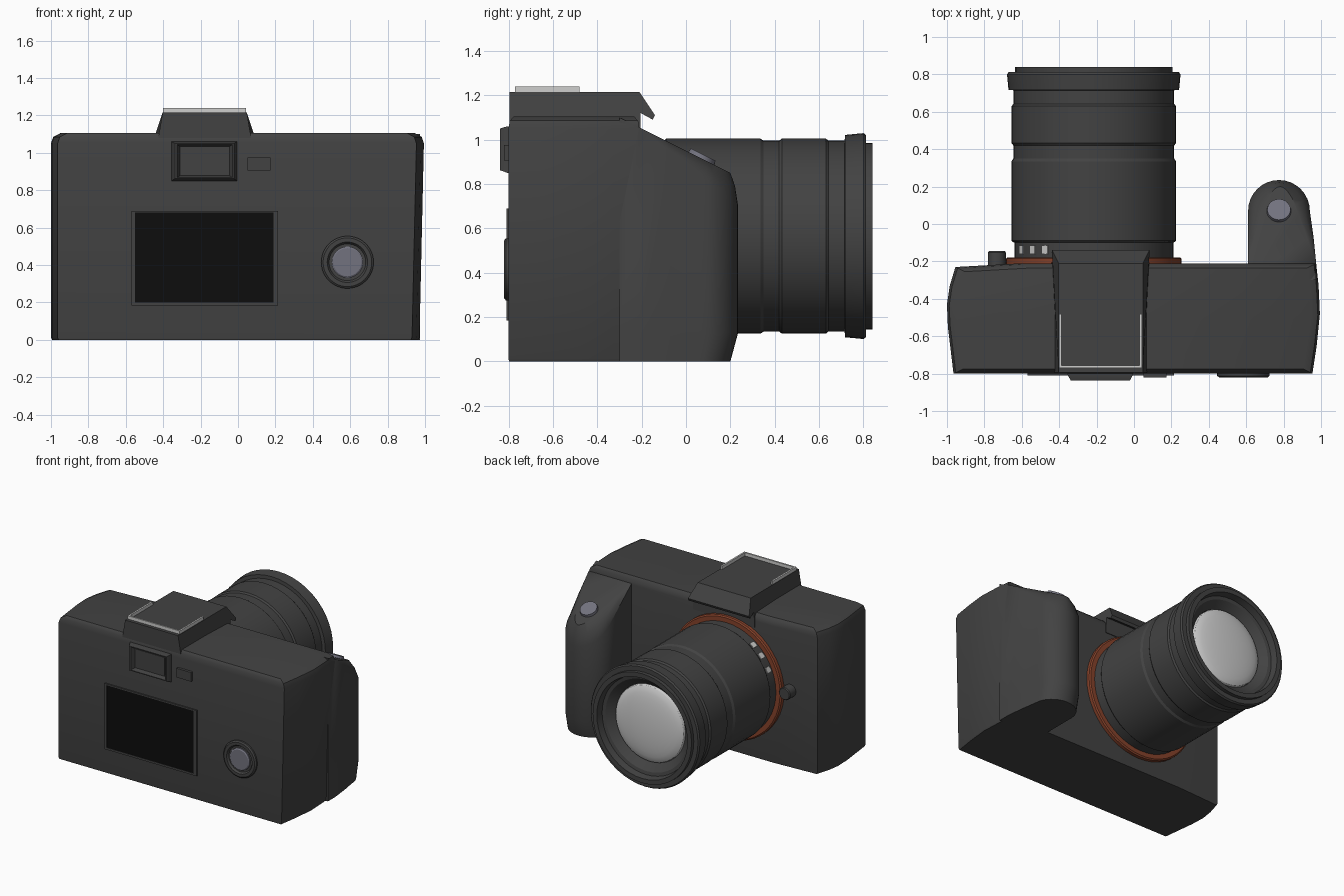
import bpy, bmesh, math
from mathutils import Matrix, Vector

if "Cube" in bpy.data.objects:
    bpy.data.objects.remove(bpy.data.objects["Cube"])


def material(name, rgb):
    m = bpy.data.materials.new(name)
    m.diffuse_color = (*rgb, 1)
    m.use_nodes = True
    m.node_tree.nodes["Principled BSDF"].inputs["Base Color"].default_value = m.diffuse_color
    return m


DARK = material("dark_grey", (0.055, 0.055, 0.055))
BLACK = material("screen_black", (0.004, 0.004, 0.004))
SILVER = material("light_silver", (0.62, 0.62, 0.61))
GLASS = material("glass_grey", (0.6, 0.6, 0.6))
ORANGE = material("copper_orange", (0.24, 0.055, 0.024))
VIOLET = material("button_grey", (0.17, 0.17, 0.21))


def finish(name, bm, mat, angle=30):
    bmesh.ops.remove_doubles(bm, verts=bm.verts, dist=1e-5)
    bmesh.ops.recalc_face_normals(bm, faces=bm.faces)
    me = bpy.data.meshes.new(name)
    bm.to_mesh(me)
    bm.free()
    me.materials.append(mat)
    ob = bpy.data.objects.new(name, me)
    bpy.context.collection.objects.link(ob)
    bpy.ops.object.select_all(action='DESELECT')
    ob.select_set(True)
    bpy.context.view_layer.objects.active = ob
    bpy.ops.object.shade_smooth_by_angle(angle=math.radians(angle))
    return ob


def loft(name, rings, mat, angle=30):
    """Skin closed rings of equal length and cap both ends."""
    bm = bmesh.new()
    loops = [[bm.verts.new(p) for p in r] for r in rings]
    n = len(loops[0])
    for a, b in zip(loops, loops[1:]):
        for i in range(n):
            j = (i + 1) % n
            bm.faces.new((a[i], a[j], b[j], b[i]))
    bm.faces.new(loops[0])
    bm.faces.new(loops[-1])
    return finish(name, bm, mat, angle)


def lathe(name, profile, mat, cx, cz, steps=48):
    """Revolve (y, radius) points about an axis parallel to y."""
    bm = bmesh.new()
    vs = [bm.verts.new((cx, y, cz + r)) for y, r in profile]
    es = [bm.edges.new(p) for p in zip(vs, vs[1:])]
    bmesh.ops.spin(bm, geom=vs + es, cent=(cx, 0, cz), axis=(0, 1, 0),
                   angle=2 * math.pi, steps=steps)
    return finish(name, bm, mat)


def box(name, lo, hi, mat, matrix=None):
    bm = bmesh.new()
    lo, hi = Vector(lo), Vector(hi)
    bmesh.ops.create_cube(bm, size=1)
    for v in bm.verts:
        v.co = [(lo[i] + hi[i]) / 2 + v.co[i] * (hi[i] - lo[i]) for i in range(3)]
    if matrix:
        bm.transform(matrix)
    return finish(name, bm, mat)


def rect(x0, x1, z0, z1, y):
    return [(x0, y, z0), (x1, y, z0), (x1, y, z1), (x0, y, z1)]


# Body: bowed-end outline, rounded off at the top
outline = [(-.965, -.80), (.955, -.80), (.978, -.65), (.995, -.48), (.988, -.33),
           (.975, -.21), (.3, -.21), (-.6, -.21), (-.955, -.23), (-.985, -.33),
           (-1.0, -.43), (-.995, -.55)]


def body_ring(z, inset):
    ring = []
    for x, y in outline:
        lean = .025 * (1 - z / 1.1) if x > .9 else 0
        ring.append((x - lean - math.copysign(inset, x),
                     y + (inset if y < -.5 else -inset) * .5, z))
    return ring


loft("body", [body_ring(0, .006), body_ring(.012, 0), body_ring(1.05, 0),
              body_ring(1.085, .012), body_ring(1.105, .05)], DARK, 40)

# Hand grip: rounded column with a sloping, narrowing top
tip = [(.775 + .165 * math.cos(math.pi * i / 16), .07 + .165 * math.sin(math.pi * i / 16))
       for i in range(17)]
plan = [(.974, -.3), (.974, -.21), (.96, -.07)] + tip + [(.61, -.07), (.61, -.21), (.61, -.3)]


def grip_ring(level):
    ring = []
    for x, y in plan:
        t = max(0, (y + .21) / .445)
        yi = y - .035 * t
        top = 1.05 - (yi + .2) * .5
        if level == "base":
            ring.append((x, yi, 0))
        elif level == "low":
            ring.append((x, y, .13))
        elif level == "high":
            ring.append((x, y, top - .15 * t))
        elif level == "shoulder":
            ring.append((.785 + (x - .785) * (1 - .25 * t), y - .014 * t, top - .06 * t))
        else:
            ring.append((.785 + (x - .785) * (1 - .6 * t), yi, top))
    return ring


loft("grip", [grip_ring(k) for k in ("base", "low", "high", "shoulder", "top")], DARK, 35)

# Shutter button lying on the grip slope
bm = bmesh.new()
bmesh.ops.create_cone(bm, cap_ends=True, segments=32, radius1=.068, radius2=.062, depth=.035,
                      matrix=Matrix.Translation((.775, .07, .917))
                      @ Matrix.Rotation(-math.atan(.5), 4, 'X'))
finish("shutter_button", bm, VIOLET)

# Viewfinder hump with overhanging front lip
hump = [(-.795, 1.0), (-.795, 1.215), (-.21, 1.215), (-.14, 1.11), (-.15, 1.09),
        (-.205, 1.12), (-.205, 1.0)]
loft("viewfinder_hump",
     [[(-.178 + s * (.262 - .336 * max(0, z - 1.105)), y, z) for y, z in hump] for s in (-1, 1)],
     DARK)

# Accessory shoe rails
for x in (-.4, .03):
    box("shoe_side_rail", (x, -.77, 1.21), (x + .013, -.48, 1.24), SILVER)
box("shoe_back_rail", (-.4, -.77, 1.21), (.043, -.757, 1.24), SILVER)

# Lens barrel, mount ring and glass
LX, LZ = -.215, .565
lathe("lens_mount_ring", [(-.25, .40), (-.25, .47), (-.185, .47), (-.178, .46), (-.178, .40)],
      ORANGE, LX, LZ)
lathe("lens_barrel",
      [(-.25, 0), (-.25, .425), (-.10, .425), (-.095, .435), (-.088, .44), (.335, .44),
       (.35, .43), (.42, .43), (.432, .44), (.63, .44), (.642, .43), (.715, .43),
       (.717, .456), (.80, .464), (.812, .455), (.812, .42), (.84, .42), (.84, .385),
       (.79, .375), (.785, .35), (.735, .295), (.70, .29), (.70, 0)], DARK, LX, LZ)
lathe("lens_glass", [(.71, .293)] + [(.74 + .05 * math.sin(a), .293 * math.cos(a))
      for a in [math.pi / 2 * i / 8 for i in range(9)]], GLASS, LX, LZ)

# Index marks around the barrel base
for deg in (-65, -50, -37.7):
    box("lens_index_mark", (-.021, -.16, .415), (.021, -.115, .431), SILVER,
        Matrix.Translation((LX, 0, LZ)) @ Matrix.Rotation(math.radians(deg), 4, 'Y'))

# Lens release button
lathe("lens_release_button", [(-.23, 0), (-.23, .048), (-.152, .048), (-.145, .042), (-.145, 0)],
      DARK, -.733, .59, 24)

# Eyepiece: tapered frame with a stepped recess
loft("eyepiece", [rect(-.355, -.005, .85, 1.06, -.78), rect(-.355, -.005, .85, 1.06, -.805),
                  rect(-.338, -.022, .862, 1.05, -.838), rect(-.325, -.03, .868, 1.044, -.838),
                  rect(-.31, -.045, .878, 1.034, -.806)], DARK)
box("eyepiece_window", (-.30, -.812, .888), (-.055, -.80, 1.026), DARK)
box("rear_small_button", (.05, -.82, .905), (.175, -.79, .975), DARK)

# Rear screen: framed bezel with a black panel
loft("screen_bezel", [rect(-.57, .215, .185, .69, -.79), rect(-.57, .215, .185, .69, -.81),
                      rect(-.55, .19, .20, .68, -.81), rect(-.55, .19, .20, .68, -.803)], DARK)
box("screen_panel", (-.55, -.807, .20), (.19, -.80, .68), BLACK)

# Rear control dial with centre button
lathe("rear_dial", [(-.79, .14), (-.812, .14), (-.82, .13), (-.82, .108), (-.805, .098),
                    (-.805, 0)], DARK, .585, .415)
lathe("rear_dial_button", [(-.79, .084), (-.814, .084), (-.82, .075), (-.82, 0)],
      VIOLET, .585, .415)
